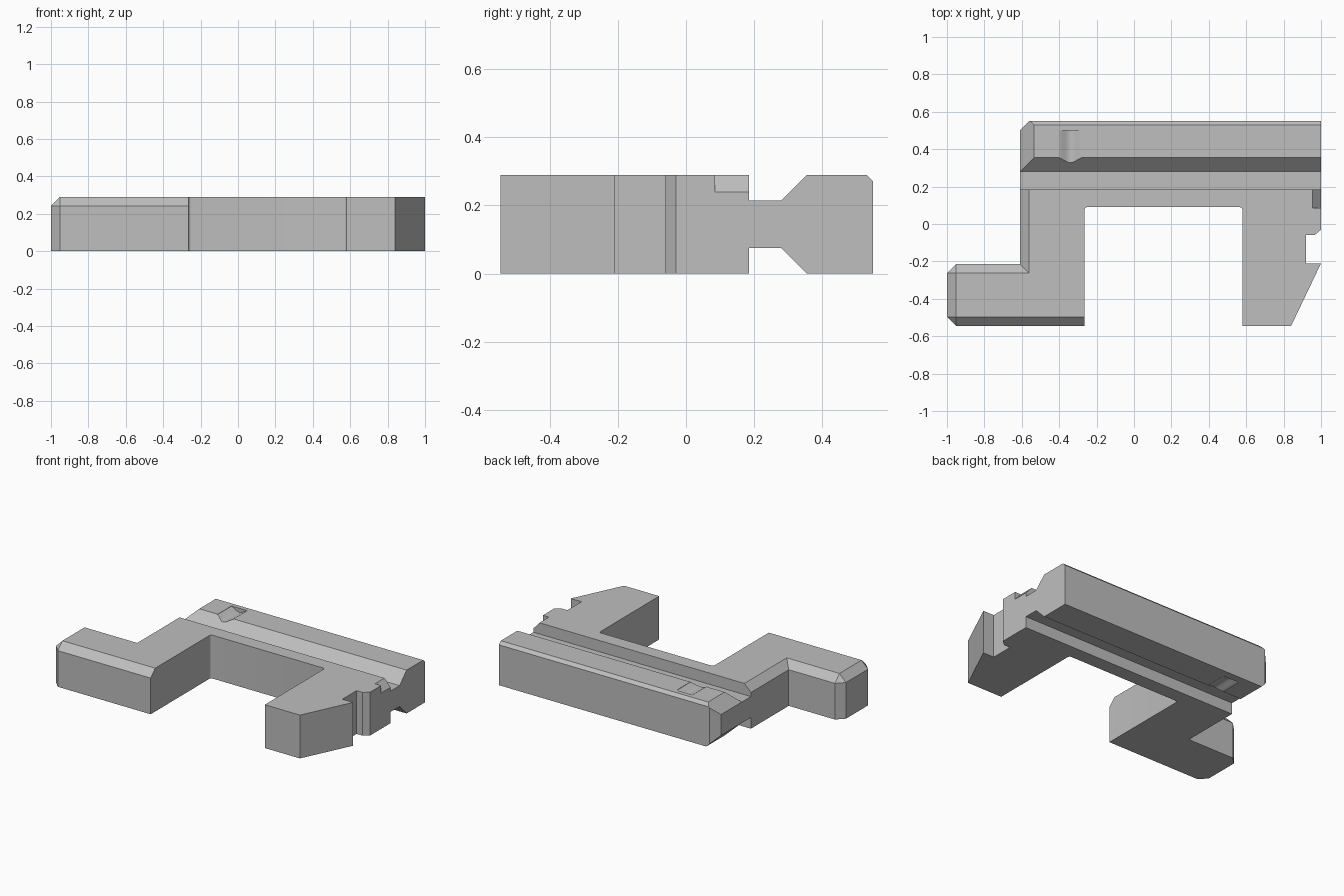
import bpy, bmesh, math
from mathutils import Vector

if "Cube" in bpy.data.objects:
    bpy.data.objects.remove(bpy.data.objects["Cube"])

H = 0.29
grey = bpy.data.materials.new("plain grey")
grey.diffuse_color = (0.52, 0.52, 0.52, 1)
grey.use_nodes = True
grey.node_tree.nodes["Principled BSDF"].inputs["Base Color"].default_value = grey.diffuse_color


def prism(name, pts, to3d, direction, edit=None):
    """Extrude a flat profile into a solid object."""
    bm = bmesh.new()
    face = bm.faces.new([bm.verts.new(to3d(*p)) for p in pts])
    ext = bmesh.ops.extrude_face_region(bm, geom=[face])
    verts = [g for g in ext["geom"] if isinstance(g, bmesh.types.BMVert)]
    bmesh.ops.translate(bm, verts=verts, vec=direction)
    bmesh.ops.recalc_face_normals(bm, faces=bm.faces)
    if edit:
        edit(bm)
    bmesh.ops.recalc_face_normals(bm, faces=bm.faces)
    me = bpy.data.meshes.new(name)
    bm.to_mesh(me)
    bm.free()
    ob = bpy.data.objects.new(name, me)
    bpy.context.collection.objects.link(ob)
    me.materials.append(grey)
    return ob


def boolean(ob, other, operation):
    """Apply a boolean and discard the helper."""
    mod = ob.modifiers.new(operation, 'BOOLEAN')
    mod.operation, mod.object, mod.solver = operation, other, 'EXACT'
    bpy.context.view_layer.objects.active = ob
    bpy.ops.object.modifier_apply(modifier=mod.name)
    bpy.data.objects.remove(other, do_unlink=True)


def fillet(cx, cy, r, a0, a1, n=5):
    return [(cx + r * math.cos(math.radians(a0 + (a1 - a0) * i / n)),
             cy + r * math.sin(math.radians(a0 + (a1 - a0) * i / n))) for i in range(n + 1)]


# Bracket: left foot, arm, bridge and right hooked leg
R = 0.015
plan = [(-1, -0.545), (-0.265, -0.545)]
plan += fillet(-0.265 + R, 0.09 - R, R, 180, 90)
plan += fillet(0.58 - R, 0.09 - R, R, 90, 0)
plan += [(0.58, -0.545), (0.84, -0.545), (1, -0.21), (0.92, -0.21), (0.92, -0.06),
         (0.965, -0.06), (1, -0.03), (1, 0.185), (-0.61, 0.185), (-0.61, -0.215), (-1, -0.215)]


def bevel_outer(bm):
    # Outer top edges of the foot and arm, plus the foot's two upright corners
    picked = []
    for e in bm.edges:
        a, b = (v.co for v in e.verts)
        m = (a + b) / 2
        top = min(a.z, b.z) > H - 0.001
        upright = abs(a.z - b.z) > 0.1
        front = abs(m.y + 0.545) < 0.001 and m.x < 0
        left = m.x < -0.605
        if (top and (front or left)) or (upright and m.x < -0.99):
            picked.append(e)
    bmesh.ops.bevel(bm, geom=picked, offset=0.048, offset_type='OFFSET',
                    segments=1, profile=0.5, affect='EDGES')


body = prism("bracket", plan, lambda x, y: (x, y, 0), (0, 0, H), bevel_outer)

# Sloped relief on the right edge
relief = prism("edge_relief", [(0.955, H), (1.0, 0.24), (1.1, 0.24), (1.1, 0.4), (0.955, 0.4)],
               lambda x, z: (x, 0.085, z), (0, 0.2, 0))
boolean(body, relief, 'DIFFERENCE')

# Rail: thin web widening into a thick bar
section = [(0.15, 0.075), (0.28, 0.075), (0.355, 0), (0.55, 0), (0.55, H - 0.02),
           (0.53, H), (0.355, H), (0.28, 0.215), (0.15, 0.215)]


def trim_end(bm):
    # Slanted left end above and below, and cut back corner
    for co, no in (((-0.61, 0, 0.215), (-1, 0, 1)), ((-0.61, 0, 0.075), (-1, 0, -1)),
                   ((-0.61, 0.50, 0), (-1, 1, 0))):
        cut = bmesh.ops.bisect_plane(bm, geom=bm.verts[:] + bm.edges[:] + bm.faces[:],
                                     plane_co=co, plane_no=Vector(no).normalized(),
                                     dist=1e-5, clear_outer=True)
        edges = [g for g in cut["geom_cut"] if isinstance(g, bmesh.types.BMEdge) and g.is_boundary]
        bmesh.ops.holes_fill(bm, edges=edges, sides=0)


rail = prism("rail", section, lambda y, z: (-0.61, y, z), (1.61, 0, 0), trim_end)

# Shallow detent grooves on both faces of the rail
for z0, s in ((H, 1), (0, -1)):
    trough = [(-0.41 + 0.14 * i / 12, z0 - s * 0.0135 * (1 - math.cos(math.tau * i / 12)))
              for i in range(13)]
    trough[0], trough[-1] = (-0.41, z0 + s * 0.05), (-0.27, z0 + s * 0.05)
    groove = prism("groove", trough, lambda x, z: (x, 0.30, z), (0, 0.2, 0))
    boolean(rail, groove, 'DIFFERENCE')

boolean(body, rail, 'UNION')
body.select_set(True)
bpy.context.view_layer.objects.active = body
bpy.ops.object.shade_smooth_by_angle(angle=math.radians(30))
